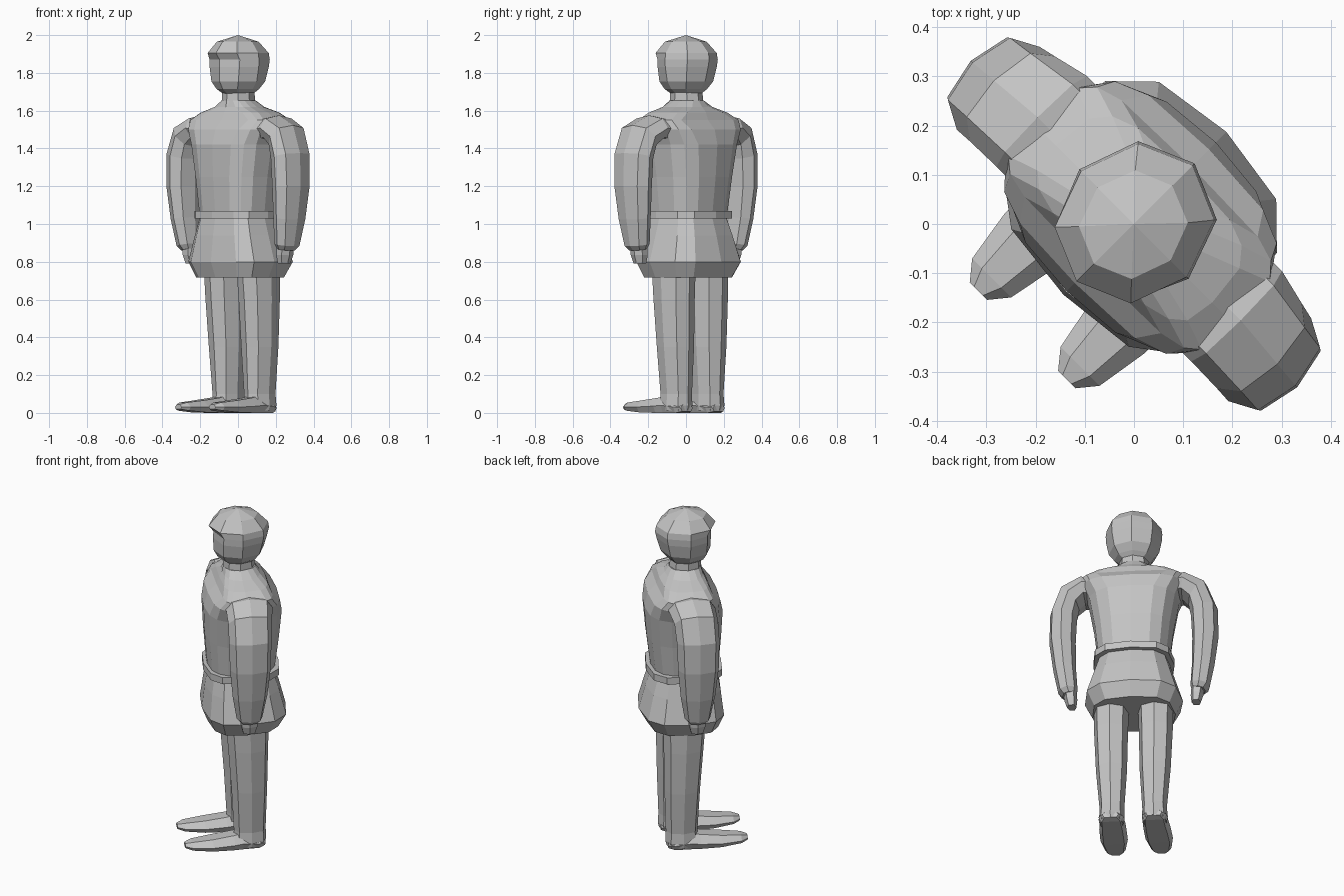
import bpy, bmesh, math
from mathutils import Matrix

grey = bpy.data.materials.new("plain grey")
grey.diffuse_color = (0.55, 0.55, 0.55, 1)
TURN = Matrix.Rotation(math.radians(-45), 4, 'Z')   # figure stands turned to its side


def unit_ring(n, power):
    """Points of a rounded-square outline, first point on +x."""
    pts = []
    for i in range(n):
        a = 2 * math.pi * i / n
        c, s = math.cos(a), math.sin(a)
        pts.append((math.copysign(abs(c) ** (2 / power), c),
                    math.copysign(abs(s) ** (2 / power), s)))
    return pts


def loft(name, rings):
    """Skin a list of point rings and cap both ends."""
    bm = bmesh.new()
    vs = [[bm.verts.new(p) for p in r] for r in rings]
    n = len(vs[0])
    for a, b in zip(vs, vs[1:]):
        for i in range(n):
            j = (i + 1) % n
            bm.faces.new((a[i], a[j], b[j], b[i]))
    bm.faces.new(vs[0][::-1])
    bm.faces.new(vs[-1])
    bmesh.ops.remove_doubles(bm, verts=bm.verts, dist=0.0005)
    bmesh.ops.recalc_face_normals(bm, faces=bm.faces)
    bm.transform(TURN)
    me = bpy.data.meshes.new(name)
    bm.to_mesh(me)
    bm.free()
    me.materials.append(grey)
    ob = bpy.data.objects.new(name, me)
    bpy.context.collection.objects.link(ob)


def body(name, rows, n, power):
    """Rows: height, half width, depth to front, depth to back, optional squareness."""
    rings = []
    for z, w, f, b, *own in rows:
        rings.append([(w * x, (b if y > 0 else f) * y, z)
                      for x, y in unit_ring(n, own[0] if own else power)])
    loft(name, rings)


def limb(name, rows, side, n=8, power=2.4):
    """Rows: sideways, depth, height, tilt, half width, half depth."""
    rings = []
    for u, v, z, tilt, w, d in rows:
        t = math.radians(tilt)
        rings.append([(side * (u + w * x * math.cos(t)), v + d * y, z + w * x * math.sin(t))
                      for x, y in unit_ring(n, power)])
    loft(name, rings)


def foot(name, rows, side):
    """Rows: depth, sideways, half width, bottom, top."""
    rings = []
    for y, u, w, z0, z1 in rows:
        h = z1 - z0
        rings.append([(side * (u + k * w), y, z0 + q * h) for k, q in
                      ((-.75, 0), (.75, 0), (1, .45), (.5, 1), (-.5, 1), (-1, .45))])
    loft(name, rings)


# head with jutting brow, and neck
body("head", [(1.69, .075, .08, .085), (1.715, .11, .115, .11), (1.755, .14, .137, .143),
              (1.83, .155, .140, .165), (1.87, .157, .138, .174), (1.905, .152, .165, .168),
              (1.965, .105, .115, .11), (2.0, .0001, .0001, .0001)], 8, 2.1)
body("neck", [(1.58, .12, .10, .11), (1.65, .085, .085, .095), (1.73, .08, .08, .085)], 8, 2.1)

# jacket, belt and skirt
body("jacket", [(1.03, .195, .17, .195, 2.8), (1.25, .22, .187, .222, 2.8),
                (1.42, .25, .193, .235, 2.9), (1.50, .282, .17, .215, 3.6),
                (1.55, .287, .122, .165, 5), (1.59, .225, .105, .15, 3.6),
                (1.62, .14, .09, .12, 2.5), (1.655, .085, .08, .095, 2.2)], 16, 2.8)
body("belt", [(1.03, .19, .16, .18), (1.03, .225, .195, .225),
              (1.07, .225, .195, .225), (1.07, .19, .16, .18)], 12, 3)
body("jacket_skirt", [(1.04, .197, .17, .195), (.94, .228, .187, .228), (.80, .272, .203, .265),
                      (.718, .23, .17, .22)], 12, 2.9)

for side, label in ((-1, "left"), (1, "right")):
    # sleeve and hand
    limb(label + "_sleeve", [(.22, .015, 1.50, 90, .065, .13), (.28, .015, 1.508, 80, .068, .13),
                             (.355, .005, 1.465, 48, .078, .122), (.39, 0, 1.36, 12, .076, .119),
                             (.396, 0, 1.20, 0, .073, .114), (.384, 0, 1.03, -6, .063, .097),
                             (.366, 0, .89, -8, .054, .072), (.358, 0, .865, -8, .038, .052)], side)
    limb(label + "_hand", [(.355, 0, .90, 0, .036, .05), (.35, 0, .835, 0, .036, .049),
                           (.345, 0, .79, 0, .026, .036)], side, 6)
    # leg
    limb(label + "_leg", [(.122, .03, .78, 0, .098, .122), (.124, .035, .60, 0, .094, .112),
                          (.121, .042, .35, 0, .086, .1), (.118, .045, .10, 0, .068, .089),
                          (.12, .045, .04, 0, .072, .092), (.12, .045, .012, 0, .066, .085)], side)
    # shoe
    foot(label + "_shoe", [(-.32, .127, .025, .02, .045), (-.282, .127, .056, .012, .055),
                           (-.17, .125, .076, .003, .066), (-.05, .122, .075, 0, .08),
                           (.0, .12, .072, 0, .09), (.09, .12, .068, 0, .07),
                           (.125, .12, .045, .008, .05)], side)
